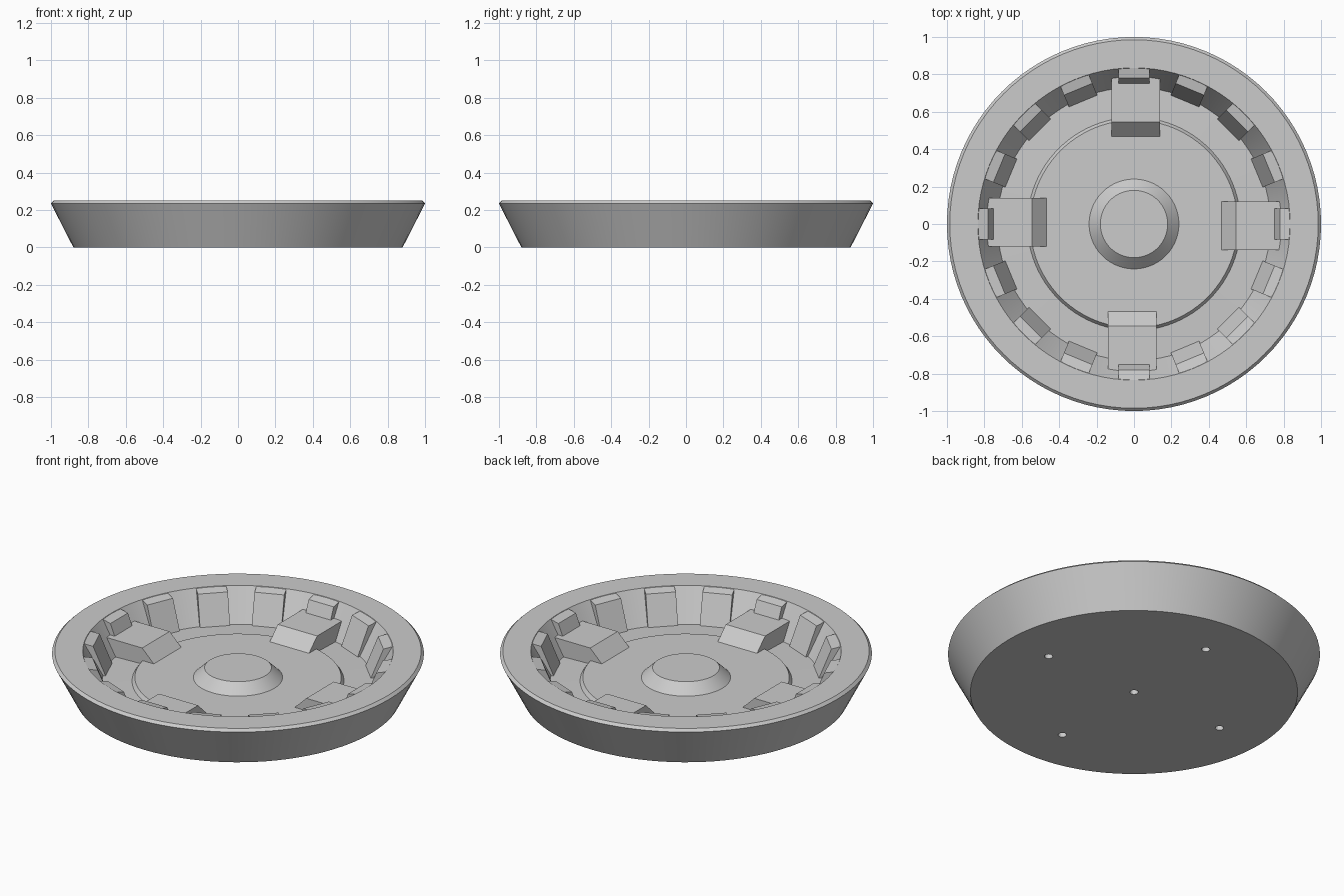
import bpy, bmesh, math
from mathutils import Matrix

if "Cube" in bpy.data.objects:
    bpy.data.objects.remove(bpy.data.objects["Cube"])

grey = bpy.data.materials.new("light_grey")
grey.diffuse_color = (0.6, 0.6, 0.6, 1)
grey.use_nodes = True
grey.node_tree.nodes["Principled BSDF"].inputs["Base Color"].default_value = grey.diffuse_color


def finish(bm, name):
    bmesh.ops.recalc_face_normals(bm, faces=bm.faces[:])
    me = bpy.data.meshes.new(name)
    bm.to_mesh(me)
    bm.free()
    ob = bpy.data.objects.new(name, me)
    bpy.context.collection.objects.link(ob)
    me.materials.append(grey)
    return ob


def lathe(name, profile, steps=96):
    bm = bmesh.new()
    vs = [bm.verts.new((r, 0, z)) for r, z in profile]
    es = [bm.edges.new(p) for p in zip(vs, vs[1:])]
    bmesh.ops.spin(bm, geom=vs + es, cent=(0, 0, 0), axis=(0, 0, 1),
                   angle=2 * math.pi, steps=steps, use_duplicate=False)
    bmesh.ops.remove_doubles(bm, verts=bm.verts[:], dist=1e-5)
    return finish(bm, name)


def prisms(name, section, x0, x1, count):
    """Radial cross-section (r, z) extruded sideways, repeated around z."""
    bm = bmesh.new()
    for i in range(count):
        rot = Matrix.Rotation(2 * math.pi * i / count, 4, 'Z')
        a = [bm.verts.new((x0, r, z)) for r, z in section]
        b = [bm.verts.new((x1, r, z)) for r, z in section]
        bm.faces.new(a)
        bm.faces.new(b[::-1])
        n = len(section)
        for k in range(n):
            j = (k + 1) % n
            bm.faces.new((a[k], a[j], b[j], b[k]))
        bmesh.ops.transform(bm, matrix=rot, verts=a + b)
    return finish(bm, name)


# Tray body: flared outside, sloped inner wall, raised disc and centre boss
tray = lathe("tray", [
    (0, 0), (0.88, 0), (1.0, 0.235), (0.985, 0.25), (0.835, 0.25),
    (0.73, 0.068), (0.57, 0.073), (0.555, 0.094), (0.24, 0.094),
    (0.18, 0.152), (0, 0.152)])

# Small round holes in the underside
bm = bmesh.new()
for x, y in [(0, 0), (0.6, 0), (-0.6, 0), (0, 0.6), (0, -0.6)]:
    bmesh.ops.create_cone(bm, cap_ends=True, segments=16, radius1=0.023,
                          radius2=0.023, depth=0.1,
                          matrix=Matrix.Translation((x, y, 0)))
cutter = finish(bm, "hole_cutter")
mod = tray.modifiers.new("holes", 'BOOLEAN')
mod.object = cutter
mod.operation = 'DIFFERENCE'
mod.solver = 'EXACT'
bpy.context.view_layer.objects.active = tray
tray.select_set(True)
bpy.ops.object.modifier_apply(modifier=mod.name)
bpy.data.objects.remove(cutter)
bpy.ops.object.shade_smooth_by_angle(angle=math.radians(12))

# Ring of sixteen teeth on the inner wall
prisms("inner_teeth", [(0.84, 0.249), (0.78, 0.236), (0.708, 0.06),
                       (0.75, 0.05), (0.86, 0.2)], -0.082, 0.082, 16)

# Four bevelled support blocks
prisms("support_blocks", [(0.782, 0.168), (0.545, 0.168), (0.465, 0.09),
                          (0.465, 0.06), (0.782, 0.06)], -0.12, 0.138, 4)
